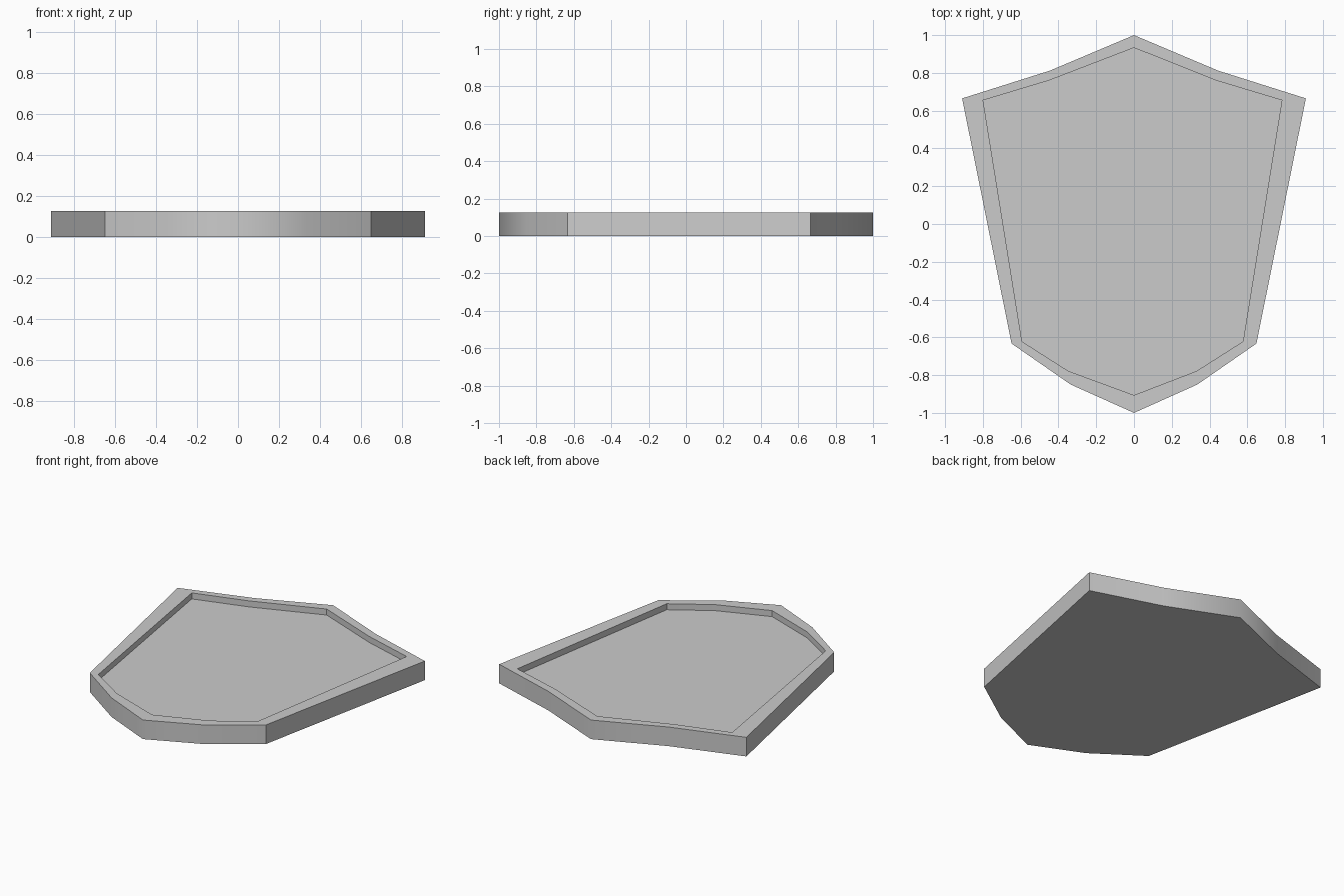
import bpy, bmesh

if "Cube" in bpy.data.objects:
    bpy.data.objects.remove(bpy.data.objects["Cube"])

HEIGHT, FLOOR = 0.127, 0.087


# Outline loops, counter-clockwise from the bottom tip
def outline(right, shift=0.0):
    left = [(-x, y) for x, y in reversed(right[1:-1])]
    return [(x + (shift if x else 0), y) for x, y in right + left]


outer = outline([(0, -1), (0.335, -0.85), (0.648, -0.633),
                 (0.91, 0.665), (0.445, 0.812), (0, 1)])
inner = outline([(0, -0.906), (0.34, -0.778), (0.585, -0.622),
                 (0.791, 0.655), (0.442, 0.76), (0, 0.933)], -0.008)

bm = bmesh.new()


def ring(points, z):
    return [bm.verts.new((x, y, z)) for x, y in points]


def bridge(a, b):
    n = len(a)
    for i in range(n):
        j = (i + 1) % n
        bm.faces.new((a[i], a[j], b[j], b[i]))


# Flat back, side wall, rim, recess wall and recessed panel
base, top = ring(outer, 0), ring(outer, HEIGHT)
lip, floor = ring(inner, HEIGHT), ring(inner, FLOOR)
bridge(base, top)
bridge(top, lip)
bridge(lip, floor)
bm.faces.new(floor)
bm.faces.new(list(reversed(base)))
bmesh.ops.recalc_face_normals(bm, faces=bm.faces)

# Curved top and bottom sides shade smoothly, all other edges stay sharp
for f in bm.faces:
    f.smooth = True
for e in bm.edges:
    e.smooth = False
soft = [(base, top, i) for i in (0, 1, 4, 5, 6, 9)]
soft += [(lip, floor, i) for i in (1, 4, 6, 9)]
for a, b, i in soft:
    bm.edges.get((a[i], b[i])).smooth = True

mesh = bpy.data.meshes.new("shield")
bm.to_mesh(mesh)
bm.free()
shield = bpy.data.objects.new("shield", mesh)
bpy.context.collection.objects.link(shield)
